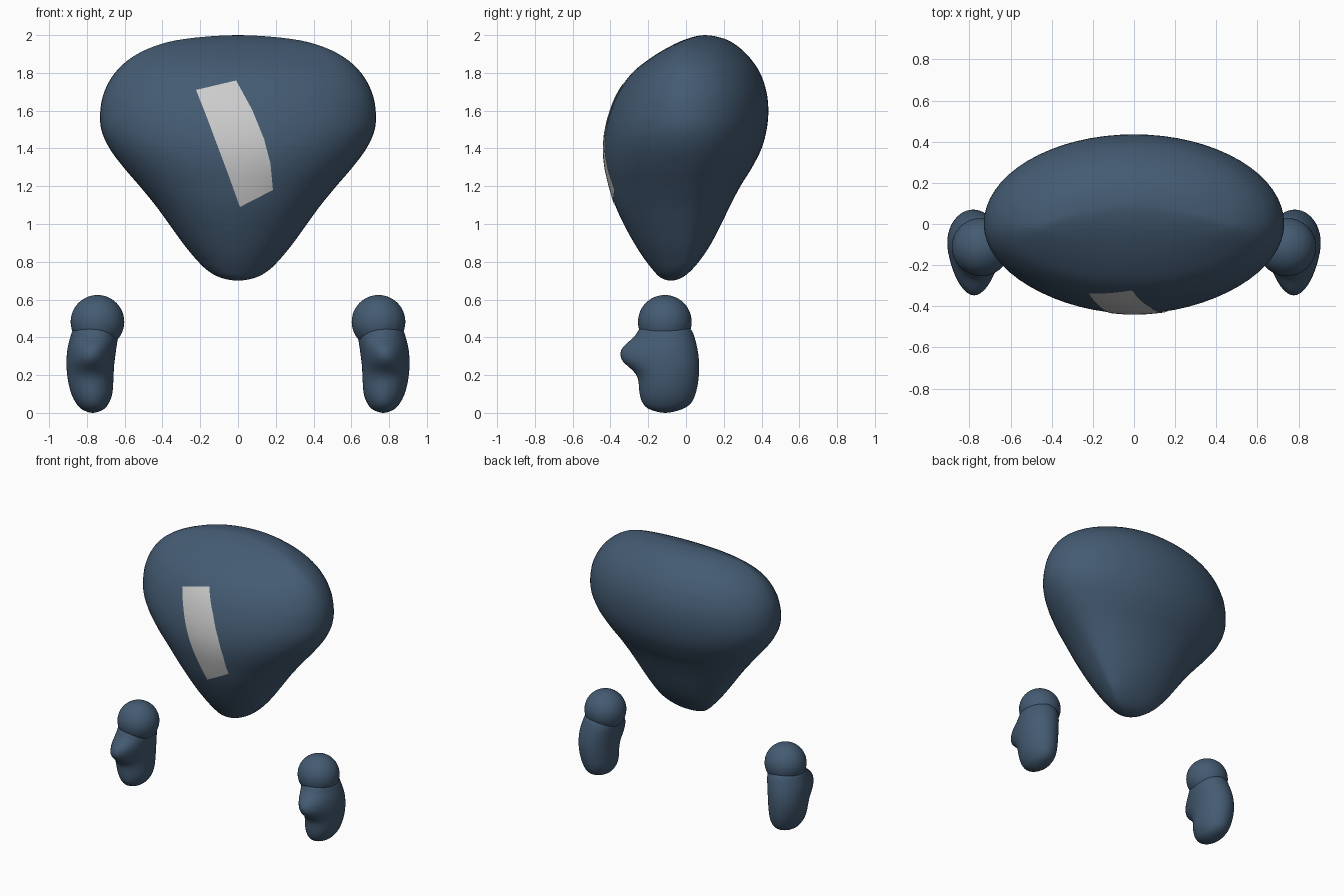
import bpy, bmesh, math
from mathutils import Vector
from mathutils.bvhtree import BVHTree

if "Cube" in bpy.data.objects:
    bpy.data.objects.remove(bpy.data.objects["Cube"])


def material(name, col):
    m = bpy.data.materials.new(name)
    m.diffuse_color = (*col, 1)
    m.use_nodes = True
    m.node_tree.nodes["Principled BSDF"].inputs["Base Color"].default_value = m.diffuse_color
    return m


BLUE = material("slate blue", (0.058, 0.105, 0.17))
GREY = material("light grey", (0.60, 0.60, 0.60))


def make_object(name, bm, mat):
    bmesh.ops.recalc_face_normals(bm, faces=bm.faces)
    me = bpy.data.meshes.new(name)
    bm.to_mesh(me)
    me.materials.append(mat)
    for p in me.polygons:
        p.use_smooth = True
    ob = bpy.data.objects.new(name, me)
    bpy.context.collection.objects.link(ob)
    return ob


def spline(keys, steps):
    """Catmull-Rom through (z, x left, x right, y front, y back), rounded at both poles."""
    def flip(k):
        return (k[0], k[2], k[1], k[4], k[3])
    pts = [flip(keys[1])] + keys + [flip(keys[-2])]
    out = []
    for i in range(1, len(pts) - 2):
        p = [Vector(q) for q in pts[i - 1:i + 3]]
        for s in range(steps):
            t = s / steps
            out.append(0.5 * (2 * p[1] + (p[2] - p[0]) * t
                              + (2 * p[0] - 5 * p[1] + 4 * p[2] - p[3]) * t * t
                              + (3 * p[1] - p[0] - 3 * p[2] + p[3]) * t ** 3))
    return out + [Vector(keys[-1])]


def skin(rings, bottom, top):
    """Closed surface over rings of points with a pole at each end."""
    bm = bmesh.new()
    vr = [[bm.verts.new(p) for p in ring] for ring in rings]
    n = len(vr[0])
    for a, b in zip(vr, vr[1:]):
        for i in range(n):
            j = (i + 1) % n
            bm.faces.new((a[i], a[j], b[j], b[i]))
    for pole, ring in ((bottom, vr[0]), (top, vr[-1])):
        v = bm.verts.new(pole)
        for i in range(n):
            bm.faces.new((ring[i], ring[(i + 1) % n], v))
    return bm


# Torso silhouette: z, half width, front y, back y
torso = [(0.70, 0, -0.08, -0.08), (0.717, 0.095, -0.135, -0.02), (0.757, 0.165, -0.175, 0.03),
         (0.82, 0.228, -0.224, 0.083), (0.90, 0.293, -0.275, 0.135), (1.0, 0.365, -0.33, 0.187),
         (1.1, 0.438, -0.375, 0.235), (1.2, 0.52, -0.405, 0.288), (1.3, 0.606, -0.428, 0.35),
         (1.4, 0.680, -0.436, 0.40), (1.5, 0.724, -0.426, 0.427), (1.6, 0.729, -0.40, 0.436),
         (1.7, 0.708, -0.357, 0.426), (1.8, 0.652, -0.285, 0.392), (1.88, 0.565, -0.185, 0.338),
         (1.94, 0.445, -0.085, 0.275), (1.98, 0.28, 0.005, 0.205), (2.0, 0, 0.10, 0.10)]


def torso_ring(z, xl, xr, yf, yb):
    """Egg-shaped section: widest line stays upright near y = 0."""
    d = yb - yf
    mid = yf + d * min(0.75, max(0.25, -yf / d))
    ring = []
    for i in range(64):
        c, s = math.cos(math.pi * i / 32), math.sin(math.pi * i / 32)
        ring.append((xr * c, mid + s * ((yb - mid) if s > 0 else (mid - yf)), z))
    return ring


rows = spline([(z, -w, w, f, b) for z, w, f, b in torso], 4)
bm = skin([torso_ring(*r) for r in rows[1:-1]], (0, -0.08, 0.70), (0, 0.10, 2.0))
make_object("torso", bm, BLUE)
tree = BVHTree.FromBMesh(bm)

# Chest stripe: thin patch projected on the front of the torso
left = [(-0.222, 1.71), (-0.165, 1.565), (-0.107, 1.41), (-0.047, 1.25), (0.01, 1.09)]
right = [(-0.01, 1.76), (0.075, 1.605), (0.138, 1.45), (0.172, 1.32), (0.185, 1.18)]
sb = bmesh.new()
grid = []
N, M = 16, 8
for r in range(N + 1):
    u = r / N * 4
    k = min(int(u), 3)
    a = Vector(left[k]).lerp(Vector(left[k + 1]), u - k)
    b = Vector(right[k]).lerp(Vector(right[k + 1]), u - k)
    row = []
    for c in range(M + 1):
        q = a.lerp(b, c / M)
        hit = tree.ray_cast(Vector((q.x, -2, q.y)), Vector((0, 1, 0)))[0]
        row.append(sb.verts.new(hit + Vector((0, -0.005, 0))))
    grid.append(row)
for a, b in zip(grid, grid[1:]):
    for c in range(M):
        sb.faces.new((a[c], b[c], b[c + 1], a[c + 1]))
stripe = make_object("chest_stripe", sb, GREY)
if stripe.data.polygons[0].normal.y > 0:
    stripe.data.flip_normals()

# Mitten hands with a thumb bump on the front, and ball wrists
hand = [(0.0, -0.77, -0.77, -0.11, -0.11), (0.018, -0.825, -0.713, -0.19, -0.025),
        (0.05, -0.856, -0.685, -0.228, 0.025), (0.10, -0.882, -0.666, -0.245, 0.05),
        (0.17, -0.90, -0.660, -0.25, 0.065), (0.25, -0.908, -0.656, -0.25, 0.07),
        (0.33, -0.904, -0.646, -0.25, 0.062), (0.40, -0.888, -0.637, -0.25, 0.045),
        (0.44, -0.872, -0.648, -0.245, 0.027), (0.47, -0.83, -0.69, -0.20, -0.01),
        (0.49, -0.76, -0.76, -0.11, -0.11)]


def hand_ring(z, xl, xr, yf, yb):
    thumb = 0.097 * math.exp(-(abs(z - 0.31) / 0.082) ** 2.5)
    ring = []
    for i in range(48):
        c, s = math.cos(math.pi * i / 24), math.sin(math.pi * i / 24)
        ring.append(((xl + xr) / 2 + (xr - xl) / 2 * c,
                     (yf + yb) / 2 + (yb - yf) / 2 * s - thumb * max(0, -s) ** 2, z))
    return ring


path = spline(hand, 4)
for side, s in (("left", 1), ("right", -1)):
    hb = skin([hand_ring(*r) for r in path[1:-1]], (-0.77, -0.11, 0), (-0.76, -0.11, 0.49))
    bmesh.ops.scale(hb, vec=(-s, 1, 1), verts=hb.verts)
    make_object(side + "_hand", hb, BLUE)
    wb = bmesh.new()
    bmesh.ops.create_uvsphere(wb, u_segments=48, v_segments=24, radius=0.142)
    bmesh.ops.translate(wb, vec=(0.744 * s, -0.112, 0.482), verts=wb.verts)
    make_object(side + "_wrist", wb, BLUE)
